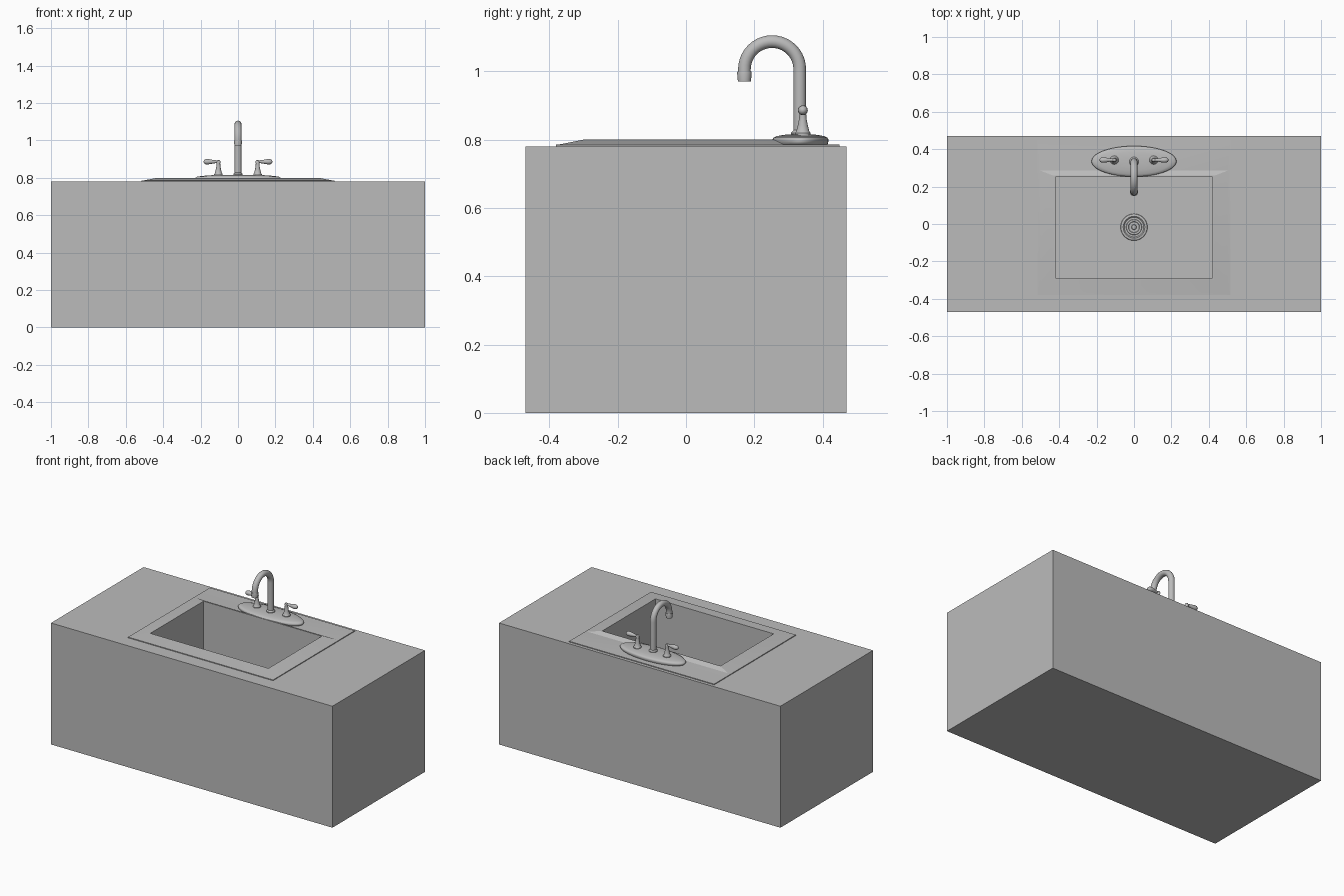
import bpy, bmesh, math
from mathutils import Vector, Matrix

if "Cube" in bpy.data.objects:
    bpy.data.objects.remove(bpy.data.objects["Cube"])

grey = bpy.data.materials.new("plain grey")
grey.diffuse_color = (0.5, 0.5, 0.5, 1)
grey.use_nodes = True
grey.node_tree.nodes["Principled BSDF"].inputs["Base Color"].default_value = grey.diffuse_color


def finish(name, bm, angle=35):
    bmesh.ops.recalc_face_normals(bm, faces=bm.faces)
    me = bpy.data.meshes.new(name)
    bm.to_mesh(me)
    bm.free()
    ob = bpy.data.objects.new(name, me)
    bpy.context.collection.objects.link(ob)
    me.materials.append(grey)
    bpy.ops.object.select_all(action='DESELECT')
    ob.select_set(True)
    bpy.context.view_layer.objects.active = ob
    bpy.ops.object.shade_smooth_by_angle(angle=math.radians(angle))
    return ob


def loft(name, rings, cap_start=True, cap_end=True, angle=35):
    """Skin a list of equally sized point rings."""
    bm = bmesh.new()
    vs = [[bm.verts.new(p) for p in ring] for ring in rings]
    n = len(vs[0])
    for a, b in zip(vs, vs[1:]):
        for i in range(n):
            j = (i + 1) % n
            bm.faces.new((a[i], a[j], b[j], b[i]))
    if cap_start:
        bm.faces.new(vs[0])
    if cap_end:
        bm.faces.new(vs[-1])
    return finish(name, bm, angle)


def rect(hx, y0, y1, z):
    return [(-hx, y0, z), (hx, y0, z), (hx, y1, z), (-hx, y1, z)]


def lathe(name, profile, matrix, n=32, angle=35):
    """Turn (radius, height) points about local z, then place with matrix."""
    rings = [[matrix @ Vector((r * math.cos(2 * math.pi * i / n),
                               r * math.sin(2 * math.pi * i / n), h))
              for i in range(n)] for r, h in profile]
    return loft(name, rings, angle=angle)


T = Matrix.Translation

# Cabinet block with a pocket for the basin
loft("cabinet", [rect(1, -0.47, 0.47, 0), rect(1, -0.47, 0.47, 0.78),
                 rect(0.45, -0.32, 0.28, 0.78), rect(0.45, -0.32, 0.28, 0.38)])

# Sink: lip, sloping rim, opening and basin
FLOOR = 0.42
loft("sink", [rect(0.515, -0.38, 0.45, 0.779), rect(0.515, -0.38, 0.45, 0.785),
              rect(0.50, -0.365, 0.285, 0.787), rect(0.43, -0.30, 0.258, 0.80),
              rect(0.42, -0.29, 0.25, 0.80), rect(0.42, -0.29, 0.25, FLOOR)],
     cap_start=False, angle=25)

# Drain ring with recessed strainer and centre knob
drain = T((0, -0.017, FLOOR))
lathe("drain", [(0.072, 0), (0.070, 0.005), (0.058, 0.007), (0.052, 0.002),
                (0.042, 0.002), (0.040, 0.006), (0.030, 0.006), (0.028, 0.003),
                (0.014, 0.003), (0.012, 0.012), (0.006, 0.014)], drain)
for i in range(6):
    a = i * math.pi / 3
    spot = drain @ T((0.021 * math.cos(a), 0.021 * math.sin(a), 0))
    lathe("strainer_stud", [(0.004, 0.002), (0.004, 0.005)], spot, 10)

# Oval faucet plate
lathe("faucet_plate", [(0.96, 0.784), (0.985, 0.789), (1, 0.795), (0.995, 0.801),
                       (0.96, 0.806), (0.85, 0.810), (0.6, 0.814), (0.25, 0.816)],
      T((0, 0.335, 0)) @ Matrix.Diagonal((0.227, 0.082, 1, 1)), 64, 50)

# Spout: straight pipe, arch, short drop
Y0, R, ZC, PIPE = 0.333, 0.081, 1.006, 0.0185
path = [(Y0, 0.80, 0)]
path += [(Y0 - R + R * math.cos(math.pi * i / 20),
          ZC + R * math.sin(math.pi * i / 20), math.pi * i / 20) for i in range(21)]
path += [(Y0 - 2 * R, 0.985, math.pi)]
N = 24
rings = []
for y, z, a in path:
    ring = []
    for i in range(N):
        t = 2 * math.pi * i / N
        off = PIPE * math.cos(t)
        ring.append((PIPE * math.sin(t), y + off * math.cos(a), z + off * math.sin(a)))
    rings.append(ring)
loft("spout", rings)
lathe("spout_base", [(0.025, 0.81), (0.025, 0.820), (0.022, 0.824), (0.0185, 0.828)],
      T((0, Y0, 0)))
lathe("spout_tip", [(0.012, 0.978), (0.014, 0.970), (0.019, 0.970), (0.0215, 0.996),
                    (0.0205, 1.0), (0.0175, 1.0)], T((0, Y0 - 2 * R, 0)))

# Two lever handles, mirrored about x = 0
for side, word in ((-1, "left"), (1, "right")):
    lathe(word + "_handle_stem",
          [(0.023, 0.808), (0.023, 0.819), (0.019, 0.824), (0.015, 0.84),
           (0.011, 0.86), (0.010, 0.875), (0.011, 0.885), (0.008, 0.892),
           (0.003, 0.895)], T((side * 0.105, 0.342, 0)), 24)
    lever = T((side * 0.10, 0.342, 0.886)) @ Matrix.Rotation(side * math.pi / 2, 4, 'Y')
    lathe(word + "_handle_lever",
          [(0.003, -0.006), (0.007, -0.002), (0.007, 0.015), (0.009, 0.030),
           (0.0125, 0.048), (0.0145, 0.062), (0.0135, 0.073), (0.009, 0.081),
           (0.003, 0.084)], lever, 24, 50)
